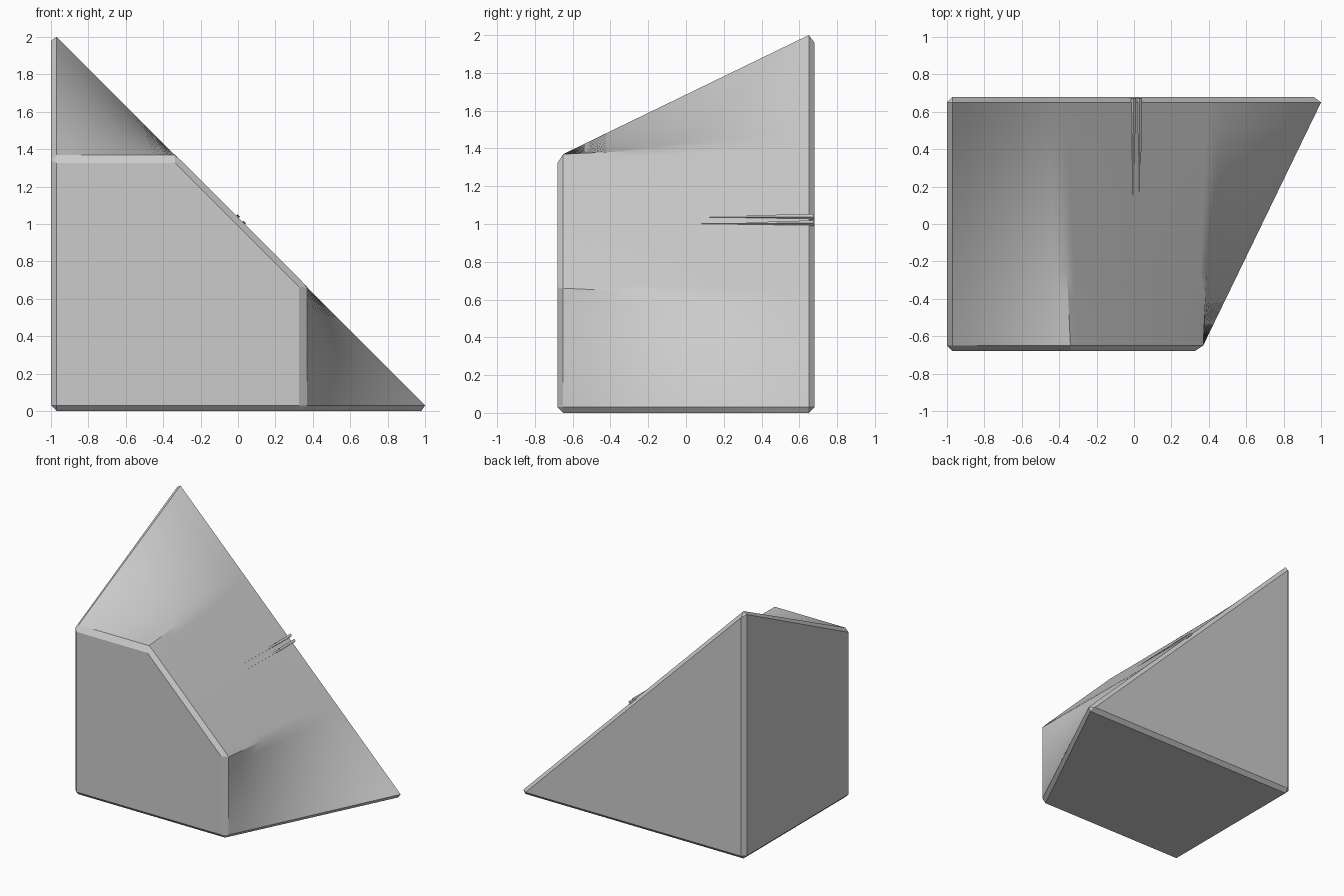
import bpy, bmesh, math
from mathutils import Vector

if "Cube" in bpy.data.objects:
    bpy.data.objects.remove(bpy.data.objects["Cube"])


def finish(bm, name):
    bmesh.ops.remove_doubles(bm, verts=bm.verts[:], dist=0.0005)
    bmesh.ops.recalc_face_normals(bm, faces=bm.faces[:])
    mesh = bpy.data.meshes.new(name)
    bm.to_mesh(mesh)
    bm.free()
    ob = bpy.data.objects.new(name, mesh)
    bpy.context.collection.objects.link(ob)
    return ob


def ring(half):
    """Full outline from its lower half, reflected across the sloping diagonal."""
    pts = half + [(z - 1, x + 1) for x, z in reversed(half)]
    out = []
    for i, p in enumerate(pts):
        q = pts[(i + 1) % len(pts)]
        steps = 10 if i in (2, 6) else 1      # divide the twisted sides
        out += [Vector(p).lerp(Vector(q), k / steps) for k in range(steps)]
    return out


# Outlines of the cut front and the triangular back, with their chamfer insets
front_cap = ring([(-.97, .03), (.325, .03), (.325, .03), (.325, .665), (.325, .665)])
front = ring([(-.97, 0), (.34, 0), (.37, .03), (.37, .66), (.34, .695)])
back = ring([(-.97, 0), (.98, 0), (1, .03), (.43, .60), (.39, .64)])
back_cap = ring([(-.97, .03), (.96, .03), (.96, .03), (.43, .56), (.39, .60)])

# Wedge body: loft between the outlines
rows = [(-.68, front_cap)]
for k in range(11):
    t = k / 10
    rows.append((-.65 + 1.3 * t, [a.lerp(b, t) for a, b in zip(front, back)]))
rows.append((.68, back_cap))
bm = bmesh.new()
loops = [[bm.verts.new((p.x, y, p.y)) for p in pts] for y, pts in rows]
for a, b in zip(loops, loops[1:]):
    for i in range(len(a)):
        j = (i + 1) % len(a)
        bm.faces.new((a[i], a[j], b[j], b[i]))
bm.faces.new(loops[0])
bm.faces.new(loops[-1])
body = finish(bm, "corner_wedge")
bpy.context.view_layer.objects.active = body
body.select_set(True)
bpy.ops.object.shade_smooth_by_angle(angle=math.radians(25))


# Thin splinters lying on the middle of the slope
def splinter(name, x, z, y0, y1, r0, r1):
    bm = bmesh.new()
    bmesh.ops.create_cone(bm, cap_ends=True, segments=4, radius1=r0,
                          radius2=r1, depth=y1 - y0)
    ob = finish(bm, name)
    ob.rotation_euler = (math.pi / 2, 0, 0)
    ob.location = (x, (y0 + y1) / 2, z)


splinter("long_splinter", -.005, 1.037, .06, .52, .012, .001)
splinter("lower_splinter", .030, 1.002, .06, .52, .012, .001)
splinter("upper_strip", -.003, 1.038, .48, .675, .014, .012)
splinter("lower_strip", .030, 1.004, .48, .675, .014, .012)
